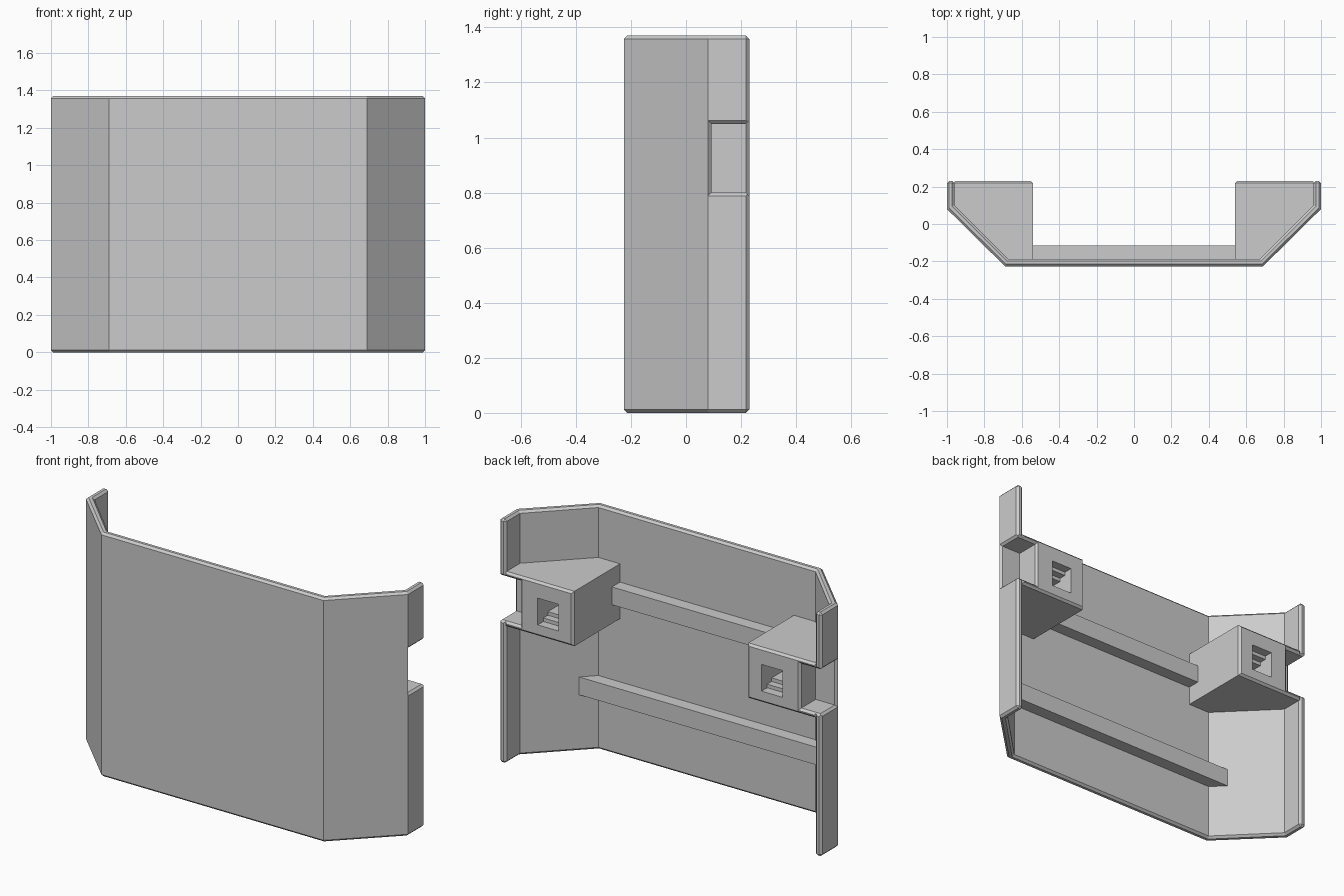
import bpy, bmesh
from mathutils import Vector

if "Cube" in bpy.data.objects:
    bpy.data.objects.remove(bpy.data.objects["Cube"], do_unlink=True)

HEIGHT, BACK, CHAMFER = 1.37, 0.23, 0.012

grey = bpy.data.materials.new("plain grey")
grey.use_nodes = True
grey.diffuse_color = (0.6, 0.6, 0.6, 1)
grey.node_tree.nodes["Principled BSDF"].inputs["Base Color"].default_value = (0.6, 0.6, 0.6, 1)


def finish(name, bm):
    bmesh.ops.recalc_face_normals(bm, faces=bm.faces)
    mesh = bpy.data.meshes.new(name)
    bm.to_mesh(mesh)
    bm.free()
    mesh.materials.append(grey)
    obj = bpy.data.objects.new(name, mesh)
    bpy.context.collection.objects.link(obj)
    return obj


def prism(name, outline, z0, z1, edge_rule=None):
    """Extrude a plan outline upward; chamfer the edges picked by the rule."""
    bm = bmesh.new()
    base = bm.faces.new([bm.verts.new((x, y, z0)) for x, y in outline])
    ext = bmesh.ops.extrude_face_region(bm, geom=[base])
    top = [g for g in ext["geom"] if isinstance(g, bmesh.types.BMVert)]
    bmesh.ops.translate(bm, verts=top, vec=(0, 0, z1 - z0))
    bmesh.ops.recalc_face_normals(bm, faces=bm.faces)
    if edge_rule:
        edges = [e for e in bm.edges if edge_rule(e)]
        bmesh.ops.bevel(bm, geom=edges, offset=CHAMFER, segments=1,
                        affect='EDGES', profile=0.5)
    return finish(name, bm)


def hull(name, points):
    bm = bmesh.new()
    for p in points:
        bm.verts.new(p)
    bmesh.ops.convex_hull(bm, input=bm.verts)
    return finish(name, bm)


def rect_x(s, x, y0, z0, z1):
    return [Vector((s * x, y, z)) for y in (y0, 0.3) for z in (z0, z1)]


def rect_y(s, y, x0, x1, z0, z1):
    return [Vector((s * x, y, z)) for x in (x0, x1) for z in (z0, z1)]


def cut(target, cutter):
    mod = target.modifiers.new("cut", 'BOOLEAN')
    mod.operation, mod.solver, mod.object = 'DIFFERENCE', 'EXACT', cutter
    bpy.context.view_layer.objects.active = target
    bpy.ops.object.modifier_apply(modifier=mod.name)


def at_back(e):
    return all(v.co.y > BACK - 0.001 for v in e.verts)


def rim(e):
    # top and bottom outlines plus the rear ends of the side walls
    a, b = e.verts
    return abs(a.co.z - b.co.z) < 0.001 or at_back(e)


# Folded shell with angled corners
outer = [(1, BACK), (1, 0.08), (0.69, -0.226)]
inner = [(0.96, BACK), (0.96, 0.1), (0.674, -0.186)]
half = outer + [(-x, y) for x, y in reversed(outer)]
lining = [(-x, y) for x, y in inner] + list(reversed(inner))
shell = prism("shell", half + lining, 0, HEIGHT, rim)

# Mounting blocks, side notches and stepped sockets
for side, s in (("left", 1), ("right", -1)):
    plan = [(0.54, -0.2), (0.68, -0.2), (0.968, 0.09), (0.968, BACK), (0.54, BACK)]
    block = prism(side + "_mounting_block", [(s * x, y) for x, y in plan],
                  0.77, 1.078, at_back)

    z0, z1, d = 0.8, 1.05, 2 * CHAMFER
    straight = hull("notch_cutter", rect_x(s, 0.87, 0.092, z0, z1) + rect_x(s, 1.1, 0.092, z0, z1))
    side_flare = hull("notch_side_flare", rect_x(s, 0.988, 0.092, z0, z1)
                      + rect_x(s, 1.012, 0.092 - d, z0 - d, z1 + d))
    back_flare = hull("notch_back_flare", rect_y(s, 0.218, 0.87, 1.1, z0, z1)
                      + rect_y(s, 0.242, 0.87 - d, 1.1, z0 - d, z1 + d))
    sockets = [hull("socket_cutter", rect_y(s, 0.3, 0.63, 0.76, 0.91 - h, 0.91 + h)
                    + rect_y(s, BACK - depth, 0.63, 0.76, 0.91 - h, 0.91 + h))
               for h, depth in ((0.075, 0.05), (0.055, 0.09), (0.035, 0.2))]

    notch = [straight, side_flare, back_flare]
    for cutter in notch:
        cut(shell, cutter)
    for cutter in notch + sockets:
        cut(block, cutter)
    for cutter in notch + sockets:
        bpy.data.objects.remove(cutter, do_unlink=True)

# Stiffening bars across the inside of the front panel
bar_plan = [(0.67, -0.2), (0.745, -0.115), (-0.745, -0.115), (-0.67, -0.2)]
for name, z in (("lower_bar", 0.365), ("upper_bar", 0.925)):
    prism(name, bar_plan, z - 0.05, z + 0.05)
